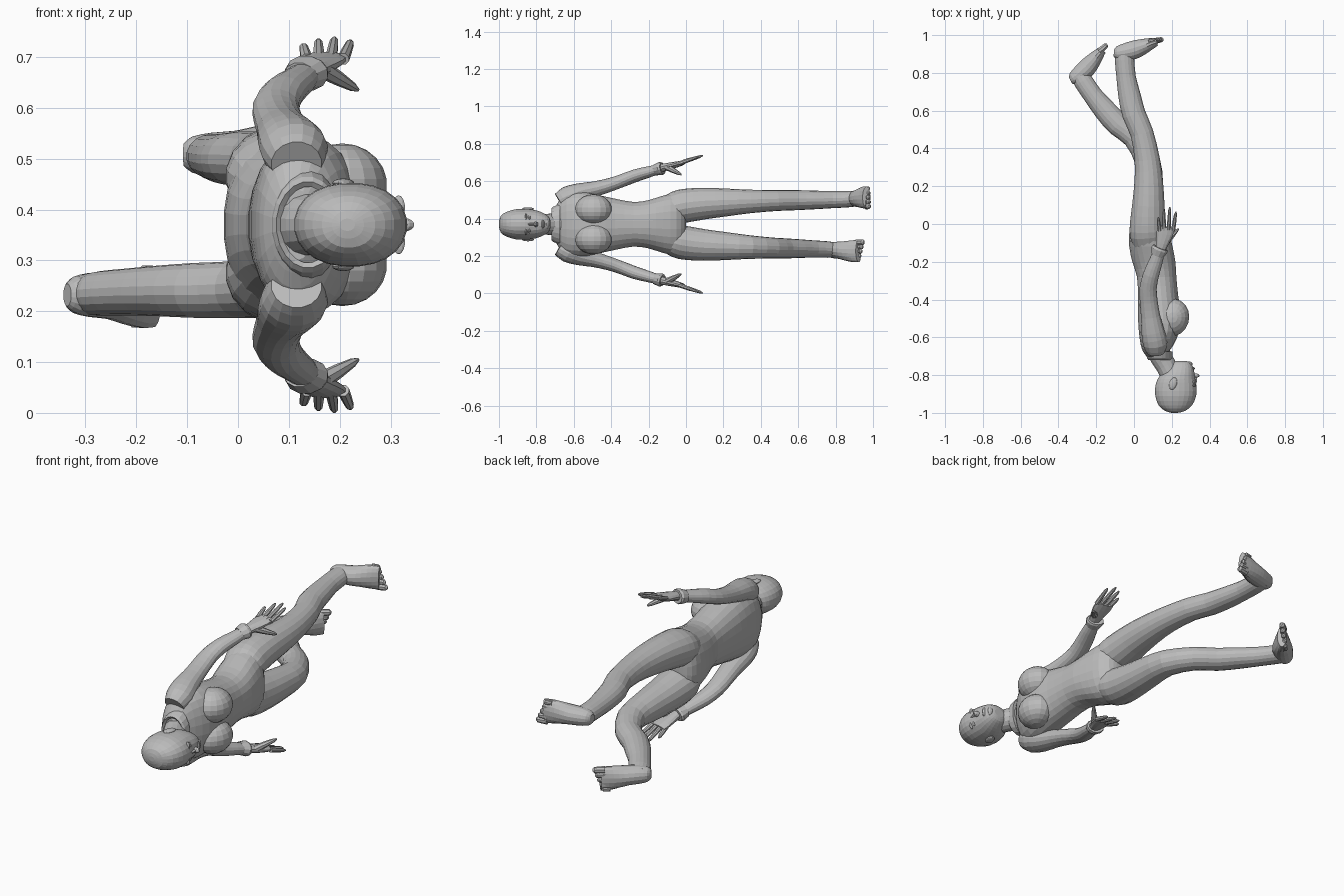
import bpy, bmesh, math
from mathutils import Vector, Matrix

if "Cube" in bpy.data.objects:
    bpy.data.objects.remove(bpy.data.objects["Cube"])

MID = 0.37  # height of the body's plane of symmetry
grey = bpy.data.materials.new("neutral grey")
grey.diffuse_color = (0.5, 0.5, 0.5, 1)
grey.use_nodes = True
grey.node_tree.nodes["Principled BSDF"].inputs["Base Color"].default_value = grey.diffuse_color


def finish(name, bm):
    bmesh.ops.recalc_face_normals(bm, faces=bm.faces[:])
    me = bpy.data.meshes.new(name)
    bm.to_mesh(me)
    bm.free()
    me.materials.append(grey)
    ob = bpy.data.objects.new(name, me)
    bpy.context.collection.objects.link(ob)
    return ob


def smooth_rings(rings, sub):
    """Catmull-Rom interpolation of ring tuples."""
    out = []
    n = len(rings)
    for i in range(n - 1):
        a, b = Vector(rings[max(i - 1, 0)]), Vector(rings[i])
        c, d = Vector(rings[i + 1]), Vector(rings[min(i + 2, n - 1)])
        for k in range(sub):
            t = k / sub
            out.append(b + 0.5 * t * (c - a + t * (2 * a - 5 * b + 4 * c - d
                                                   + t * (3 * (b - c) + d - a))))
    return out + [Vector(rings[-1])]


def loft(name, rings, sides=16, sub=2, axis=None, power=2.0, side=1):
    """Rings are (x, y, z, depth radius, side radius) across a path."""
    rings = smooth_rings(rings, sub)
    pts = [Vector(r[:3]) for r in rings]
    bm = bmesh.new()
    loops = []
    for i, r in enumerate(rings):
        t = axis or (pts[min(i + 1, len(pts) - 1)] - pts[max(i - 1, 0)]).normalized()
        u = Vector((0, 0, 1))
        u = (u - t * u.dot(t)).normalized()
        v = t.cross(u)
        loop = []
        for k in range(sides):
            a = math.tau * (k + 0.5) / sides
            c, s = math.cos(a), math.sin(a)
            c = math.copysign(abs(c) ** (2 / power), c)
            s = math.copysign(abs(s) ** (2 / power), s)
            p = pts[i] + v * (c * r[3]) + u * (s * r[4])
            if side < 0:
                p.z = 2 * MID - p.z
            loop.append(bm.verts.new(p))
        loops.append(loop)
    for a, b in zip(loops, loops[1:]):
        for k in range(sides):
            j = (k + 1) % sides
            bm.faces.new((a[k], a[j], b[j], b[k]))
    bm.faces.new(loops[0])
    bm.faces.new(loops[-1])
    return finish(name, bm)


def body(name, rows, **kw):
    """Rows are (y, back x, front x, half width), stacked along y."""
    rings = [((b + f) / 2, y, MID, (f - b) / 2, w) for y, b, f, w in rows]
    return loft(name, rings, axis=Vector((0, 1, 0)), **kw)


def ball(name, loc, size, turn=0, segs=14):
    bm = bmesh.new()
    m = Matrix.Translation(loc) @ Matrix.Rotation(turn, 4, 'Z') @ Matrix.Diagonal((*size, 1))
    bmesh.ops.create_uvsphere(bm, u_segments=segs, v_segments=segs // 2 + 2, radius=1, matrix=m)
    return finish(name, bm)


def digit(name, a, b, r0, r1, side):
    """Finger or toe with a rounded tip."""
    a, b = Vector(a), Vector(b)
    rows = [(0, r0), (0.45, (r0 + r1) / 2 * 1.05), (0.85, r1), (1, r1 * 0.4)]
    rings = [(*a.lerp(b, t), r, r) for t, r in rows]
    return loft(name, rings, sides=8, sub=1, side=side)


# Torso with hips and chest
body("torso", [(-.71, .075, .15, .07), (-.68, .05, .18, .125), (-.64, .035, .21, .165),
               (-.57, .025, .24, .175), (-.48, .02, .25, .16), (-.38, .02, .235, .138),
               (-.28, .015, .225, .12), (-.2, -.01, .22, .13), (-.12, -.026, .205, .155),
               (-.05, -.026, .185, .165), (-.01, 0, .15, .13), (.0, .04, .11, .06)],
     sides=24, power=2.2)

# Collar around the neck
body("collar", [(-.675, .06, .205, .11), (-.71, .068, .205, .095), (-.72, .075, .2, .085),
                (-.712, .085, .19, .075), (-.69, .085, .19, .075)], sides=20, sub=1)

# Neck
loft("neck", [(.125, -.66, MID, .062, .07), (.145, -.71, MID, .058, .06),
              (.17, -.75, MID, .056, .056), (.2, -.81, MID, .055, .055)])

# Head
body("head", [(-1, .2, .23, .012), (-.99, .165, .27, .045), (-.96, .13, .308, .066),
              (-.91, .112, .33, .081), (-.86, .112, .332, .082), (-.82, .125, .325, .079),
              (-.785, .15, .32, .07), (-.755, .175, .312, .056), (-.733, .195, .298, .04),
              (-.725, .22, .275, .02)], sides=24, power=2.15)
ball("nose", (.323, -.803, MID), (.025, .013, .014), segs=10)
ball("nose_bridge", (.32, -.825, MID), (.014, .03, .008), segs=10)
ball("lips", (.311, -.765, MID), (.012, .009, .024), segs=10)
ball("chin", (.293, -.742, MID), (.017, .015, .024), segs=10)

for side, tag in ((1, "left"), (-1, "right")):
    # Face details and chest on each side
    ball("eye_" + tag, (.312, -.838, MID + .032 * side), (.013, .009, .016), segs=10)
    ball("brow_" + tag, (.316, -.855, MID + .034 * side), (.013, .006, .024), segs=10)
    ball("ear_" + tag, (.207, -.845, MID + .082 * side), (.02, .034, .009), turn=-.3, segs=12)
    ball("breast_" + tag, (.205, -.495, MID + .078 * side), (.088, .1, .082), turn=-.15, segs=18)

    # Arm
    loft("arm_" + tag, [(.115, -.675, .49, .05, .05), (.112, -.63, .515, .066, .06),
                        (.1, -.57, .54, .062, .05), (.088, -.49, .558, .052, .042),
                        (.078, -.41, .58, .048, .037), (.075, -.34, .604, .046, .035),
                        (.09, -.27, .63, .043, .034), (.115, -.2, .65, .037, .03),
                        (.138, -.13, .67, .029, .024)], side=side)
    loft("cuff_" + tag, [(.122, -.165, .66, .036, .03), (.135, -.135, .668, .046, .036),
                         (.139, -.125, .67, .042, .032)], sub=1, sides=12, side=side)

    # Hand
    loft("palm_" + tag, [(.139, -.14, .668, .026, .022), (.15, -.1, .678, .035, .02),
                         (.163, -.05, .69, .046, .016), (.17, -.015, .699, .045, .012)],
         sides=12, side=side)
    for i, (tx, ty) in enumerate(((.128, .035), (.158, .075), (.19, .09), (.222, .065))):
        digit(f"finger_{i + 1}_{tag}", (.135 + .024 * i, -.035, .696),
              (tx, ty, .7 + .03 * (ty + .06) / .12), .012, .0085, side)
    digit("thumb_" + tag, (.168, -.1, .675), (.236, -.025, .635), .018, .009, side)

    # Leg: thigh, then shin and foot turned about the knee
    bend = 0 if side > 0 else math.radians(29)
    knee = Vector((.06, .39, 0))
    turn = Matrix.Rotation(bend, 3, 'Z')

    def swing(p):
        p = Vector(p)
        return tuple(turn @ (p - knee) + knee)

    thigh = [(.085, -.13, .445, .08, .06), (.076, -.06, .46, .098, .085),
             (.073, 0, .47, .096, .09), (.076, .1, .481, .087, .084),
             (.078, .22, .487, .077, .074), (.07, .34, .492, .068, .063)]
    shin = [(.042, .48, .497, .062, .056), (.0, .58, .499, .063, .054),
            (-.024, .68, .5, .06, .05), (-.042, .78, .502, .052, .046),
            (-.05, .87, .505, .052, .044), (-.052, .925, .508, .045, .04)]
    loft("leg_" + tag, thigh + [(*swing(r[:3]), r[3], r[4]) for r in shin],
         sides=18, side=side)
    foot = [(-.107, .905, .508, .018, .022), (-.09, .905, .508, .036, .036),
            (-.05, .91, .508, .046, .044), (.0, .922, .509, .05, .047),
            (.045, .938, .512, .043, .054), (.09, .955, .514, .031, .06),
            (.12, .965, .514, .022, .058)]
    loft("foot_" + tag, [(*swing(r[:3]), r[3], r[4]) for r in foot], side=side)
    for i in range(5):
        z = .466 + .024 * i
        r = .017 - .0015 * i
        digit(f"toe_{i + 1}_{tag}", swing((.1 - .006 * i, .967, z)),
              swing((.156 - .011 * i, .978, z)), r, r * .85, side)
